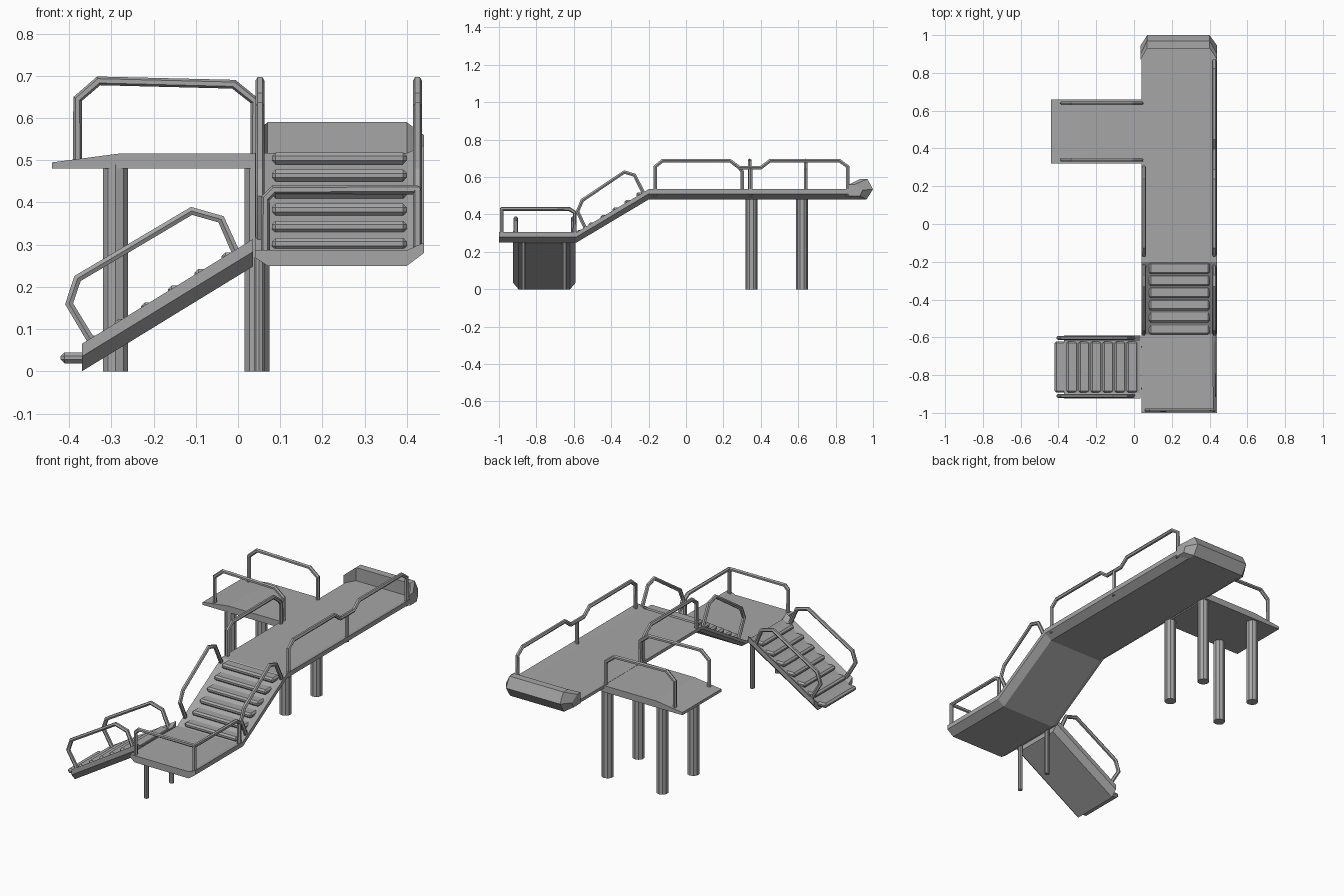
import bpy
import bmesh

cube = bpy.data.objects.get("Cube")
if cube:
    bpy.data.objects.remove(cube, do_unlink=True)

GREY = (0.38, 0.38, 0.38, 1)
grey = bpy.data.materials.new("plain grey")
grey.use_nodes = True
grey.diffuse_color = GREY
grey.node_tree.nodes["Principled BSDF"].inputs["Base Color"].default_value = GREY


def add_mesh(name, bm):
    bmesh.ops.recalc_face_normals(bm, faces=bm.faces)
    mesh = bpy.data.meshes.new(name)
    bm.to_mesh(mesh)
    bm.free()
    mesh.materials.append(grey)
    obj = bpy.data.objects.new(name, mesh)
    bpy.context.collection.objects.link(obj)
    return obj


def loft(name, sections):
    """Skin closed cross-sections into a capped solid."""
    bm = bmesh.new()
    rings = [[bm.verts.new(p) for p in s] for s in sections]
    n = len(rings[0])
    for a, b in zip(rings, rings[1:]):
        for i in range(n):
            j = (i + 1) % n
            bm.faces.new((a[i], a[j], b[j], b[i]))
    for ring in (rings[0], rings[-1]):
        cap = bm.faces.new(ring)
        bmesh.ops.triangulate(bm, faces=[cap])
    return add_mesh(name, bm)


def tread(name, centre, size):
    bm = bmesh.new()
    bmesh.ops.create_cube(bm, size=1)
    bmesh.ops.scale(bm, vec=size, verts=bm.verts)
    bmesh.ops.translate(bm, vec=centre, verts=bm.verts)
    obj = add_mesh(name, bm)
    bevel = obj.modifiers.new("Bevel", "BEVEL")
    bevel.width = 0.009
    bevel.segments = 1


def rail(name, points, radius=0.011):
    curve = bpy.data.curves.new(name, "CURVE")
    curve.dimensions = "3D"
    curve.bevel_depth = radius
    curve.bevel_resolution = 1
    curve.use_fill_caps = True
    spline = curve.splines.new("POLY")
    spline.points.add(len(points) - 1)
    for p, co in zip(spline.points, points):
        p.co = (*co, 1)
    curve.materials.append(grey)
    obj = bpy.data.objects.new(name, curve)
    bpy.context.collection.objects.link(obj)
    bpy.ops.object.select_all(action="DESELECT")
    obj.select_set(True)
    bpy.context.view_layer.objects.active = obj
    bpy.ops.object.convert(target="MESH")
    bpy.ops.object.shade_smooth_by_angle()


def post(name, x, y, radius, height):
    bm = bmesh.new()
    bmesh.ops.create_cone(bm, cap_ends=True, segments=10, radius1=radius,
                          radius2=radius, depth=height)
    bmesh.ops.translate(bm, vec=(x, y, height / 2), verts=bm.verts)
    add_mesh(name, bm)


# Main walkway: landing, stair slope and upper deck, with a flared outer edge
deck_profile = [(0.07, 0), (0.40, 0), (0.44, 0.03), (0.44, 0.055),
                (0.40, 0.037), (0.07, 0.037), (0.04, 0.037), (0.04, 0.02)]
loft("walkway", [[(x, y, base + z) for x, z in deck_profile]
                 for y, base in ((-1, 0.25), (-0.585, 0.25), (-0.2, 0.48), (0.93, 0.48))])

# Raised lip wrapping the far end of the deck
side = [(0.87, 0.50), (0.87, 0.56), (0.90, 0.56), (0.945, 0.53), (0.93, 0.50)]
middle = [(0.93, 0.48), (0.93, 0.59), (0.97, 0.59), (1.0, 0.535), (0.965, 0.48)]
loft("end_lip", [[(x, y, z) for y, z in s] for x, s in
                 ((0.035, side), (0.07, middle), (0.40, middle), (0.44, side))])

# Side platform with a thinned outer end
platform = [(-0.44, 0.48), (0.06, 0.48), (0.06, 0.516), (-0.28, 0.516), (-0.44, 0.495)]
loft("side_platform", [[(x, y, z) for x, z in platform] for y in (0.32, 0.66)])

# Lower stair slab, flared on both edges
slab = [(-0.895, 0), (-0.62, 0), (-0.59, 0.035), (-0.59, 0.065),
        (-0.62, 0.043), (-0.895, 0.043), (-0.925, 0.065), (-0.925, 0.035)]
loft("lower_stair_slab", [[(x, y, base + z) for y, z in slab]
                          for x, base in ((-0.37, 0), (0.035, 0.248))])

# Treads
for k in range(6):
    tread("upper_tread", (0.24, -0.554 + 0.064 * k, 0.302 + 0.0405 * k), (0.32, 0.062, 0.028))
for k in range(7):
    tread("lower_tread", (-0.389 + 0.0635 * k, -0.757, 0.032 + 0.0395 * k), (0.062, 0.27, 0.026))

# Supports
for x in (-0.29, 0.045):
    for y in (0.35, 0.62):
        post("platform_post", x, y, 0.031, 0.49)
for y in (-0.87, -0.65):
    post("landing_post", 0.05, y, 0.013, 0.27)

# Side platform rails
for y in (0.34, 0.64):
    rail("platform_rail", [(x, y, z) for x, z in (
        (-0.38, 0.49), (-0.38, 0.645), (-0.33, 0.688), (-0.01, 0.68),
        (0.04, 0.64), (0.04, 0.50))])

# Upper deck rails: a short inner one and a long stepped outer one
start = [(-0.165, 0.50), (-0.165, 0.655), (-0.125, 0.688), (0.235, 0.688), (0.285, 0.65)]
rail("inner_deck_rail", [(0.052, y, z) for y, z in start + [(0.30, 0.63), (0.30, 0.50)]])
rail("outer_deck_rail", [(0.425, y, z) for y, z in start + [
    (0.40, 0.65), (0.45, 0.688), (0.82, 0.688), (0.865, 0.655), (0.865, 0.50)]])
rail("deck_rail_post", [(0.425, 0.345, 0.50), (0.425, 0.345, 0.65)])

# Upper stair rails
for x in (0.052, 0.425):
    rail("upper_stair_rail", [(x, y, z) for y, z in (
        (-0.53, 0.31), (-0.58, 0.415), (-0.555, 0.475), (-0.33, 0.627),
        (-0.275, 0.61), (-0.22, 0.50))])

# Lower stair rails
for y in (-0.91, -0.603):
    rail("lower_stair_rail", [(x, y, z) for x, z in (
        (-0.34, 0.06), (-0.40, 0.16), (-0.38, 0.22), (-0.11, 0.38),
        (-0.04, 0.36), (0.0, 0.27))])

# Landing rail around the front and outer side, with a corner post
rail("landing_rail", [(0.065, -0.985, 0.26), (0.065, -0.985, 0.41), (0.085, -0.985, 0.43),
                      (0.425, -0.985, 0.43), (0.425, -0.625, 0.43),
                      (0.425, -0.595, 0.41), (0.425, -0.595, 0.28)])
rail("landing_corner_post", [(0.425, -0.985, 0.28), (0.425, -0.985, 0.43)])
